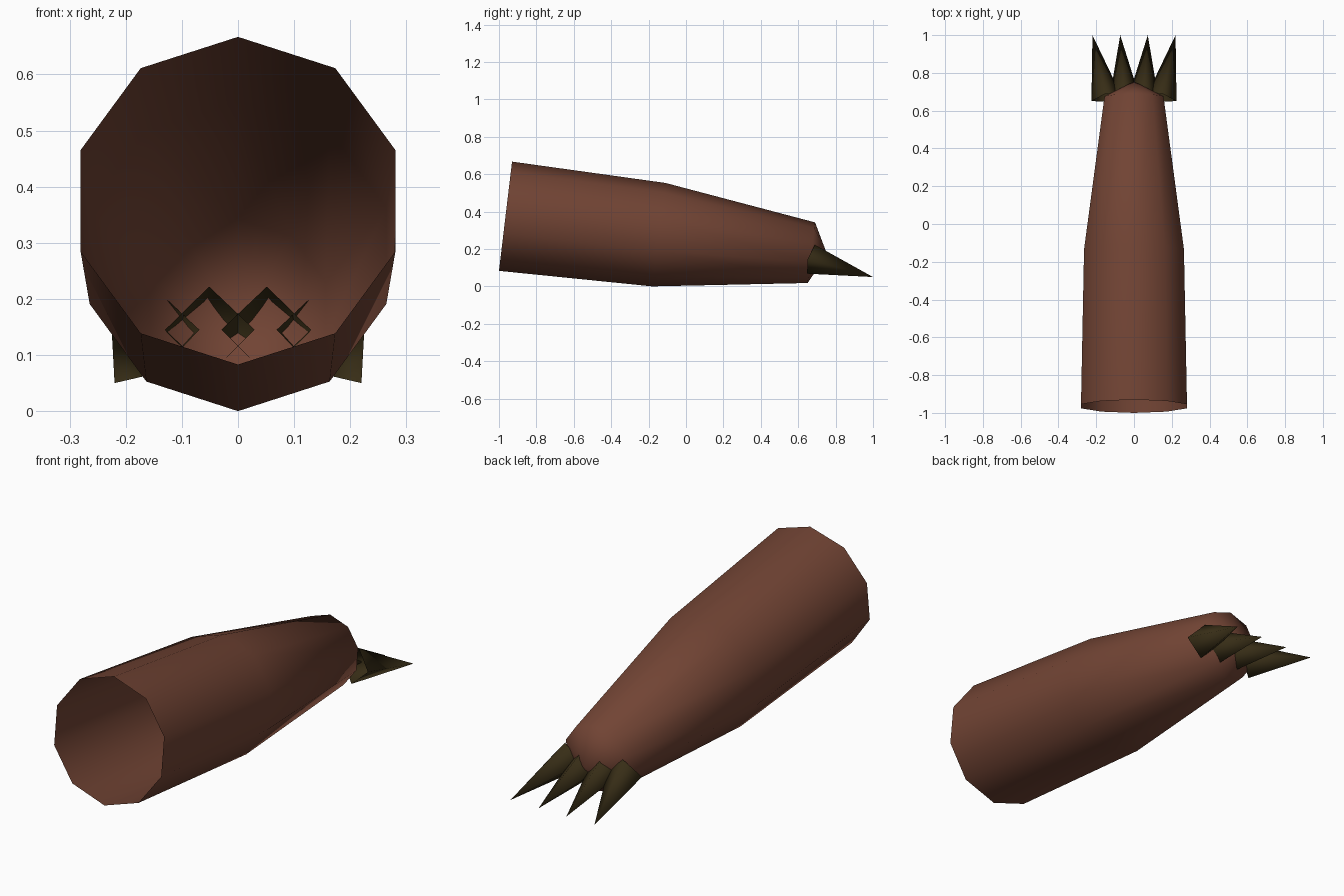
import bpy
import bmesh
from math import sin, cos, tau
from mathutils import Vector

cube = bpy.data.objects.get("Cube")
if cube:
    bpy.data.objects.remove(cube, do_unlink=True)


def make_material(name, rgb):
    mat = bpy.data.materials.new(name)
    mat.use_nodes = True
    mat.diffuse_color = (*rgb, 1)
    mat.node_tree.nodes["Principled BSDF"].inputs["Base Color"].default_value = (*rgb, 1)
    return mat


def finish(name, bm, mat):
    for face in bm.faces:
        face.smooth = True
    bmesh.ops.recalc_face_normals(bm, faces=bm.faces)
    mesh = bpy.data.meshes.new(name)
    bm.to_mesh(mesh)
    bm.free()
    mesh.materials.append(mat)
    obj = bpy.data.objects.new(name, mesh)
    bpy.context.collection.objects.link(obj)
    return obj


brown = make_material("reddish brown hide", (0.165, 0.057, 0.034))
horn = make_material("dark horn", (0.038, 0.026, 0.008))

# Limb: tilted ten-sided rings, open at the front, closed to a blunt point
SIDES = 10
# each ring: top (y, z), bottom (y, z), radius across
rings = [
    ((-0.93, 0.667), (-1.0, 0.083), 0.295),
    ((-0.11, 0.553), (-0.18, 0.0), 0.278),
    ((0.69, 0.342), (0.65, 0.018), 0.164),
]
bm = bmesh.new()
loops = []
for top, bottom, radius in rings:
    top, bottom = Vector((0, *top)), Vector((0, *bottom))
    centre, up = (top + bottom) / 2, (top - bottom) / 2
    loops.append([
        bm.verts.new(centre + up * cos(tau * i / SIDES)
                     + Vector((radius * sin(tau * i / SIDES), 0, 0)))
        for i in range(SIDES)])
tip = bm.verts.new((0, 0.755, 0.17))
for i in range(SIDES):
    j = (i + 1) % SIDES
    for a, b in zip(loops, loops[1:]):
        bm.faces.new((a[i], a[j], b[j], b[i]))
    bm.faces.new((loops[-1][i], loops[-1][j], tip))
finish("limb", bm, brown)


# Claws: four-sided open cones, fanned outward and pointing down
def claw(name, base_x, tip_x):
    base, point = Vector((base_x, 0.668, 0.145)), Vector((tip_x, 1.0, 0.05))
    axis = (point - base).normalized()
    side = axis.cross(Vector((0, 0, 1))).normalized()
    up = side.cross(axis)
    bm = bmesh.new()
    rim = [bm.verts.new(base + 0.08 * d) for d in (up, side, -up, -side)]
    end = bm.verts.new(point)
    for i in range(4):
        bm.faces.new((rim[i], rim[(i + 1) % 4], end))
    finish(name, bm, horn)


for label, s in (("left", 1), ("right", -1)):
    claw(label + "_inner_claw", s * 0.05, s * 0.073)
    claw(label + "_outer_claw", s * 0.147, s * 0.22)
